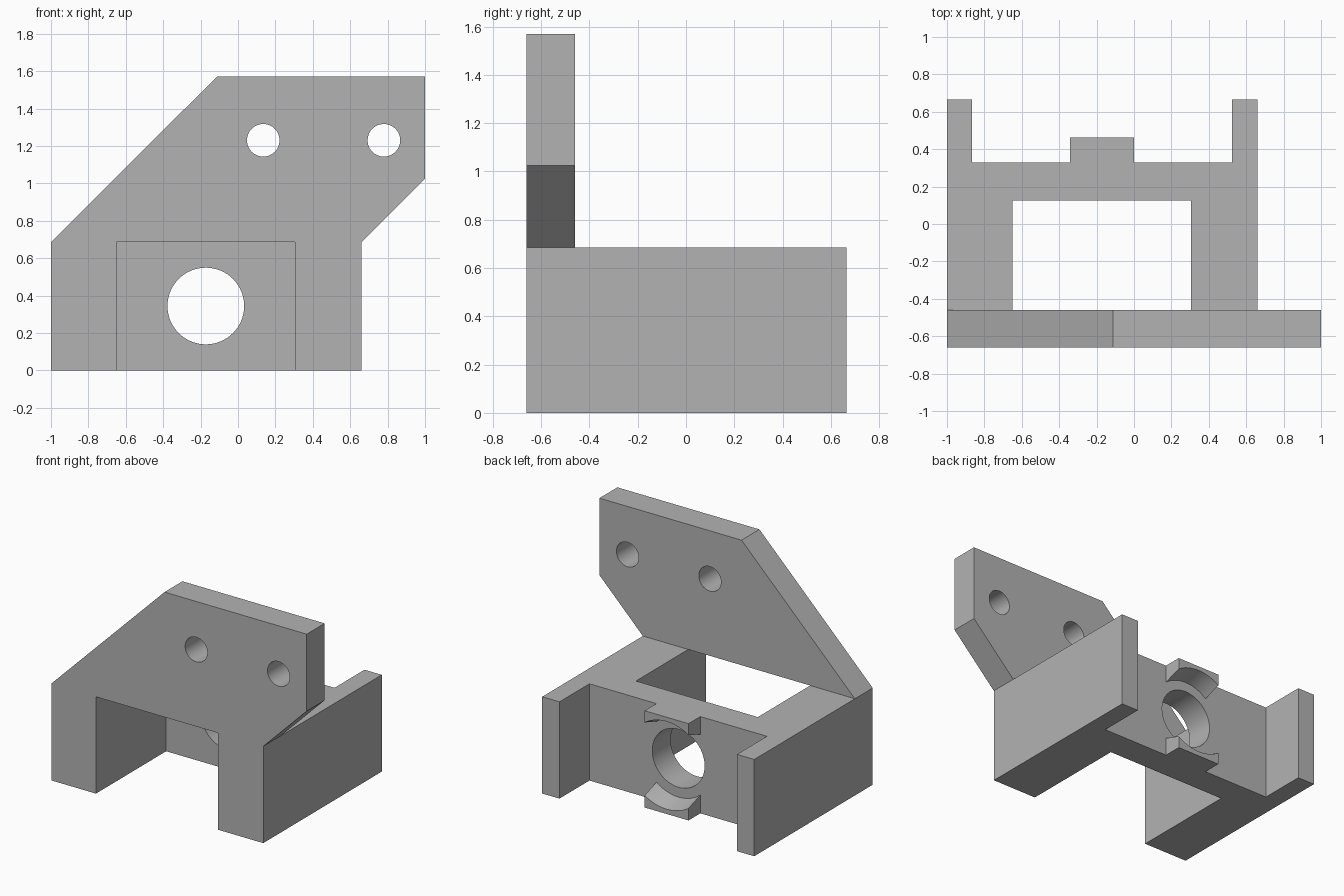
import bpy
import bmesh
import math
from mathutils import Matrix, Vector

cube = bpy.data.objects.get("Cube")
if cube:
    bpy.data.objects.remove(cube, do_unlink=True)

GREY = (0.45, 0.45, 0.45, 1.0)
grey = bpy.data.materials.new("plain grey")
grey.use_nodes = True
grey.diffuse_color = GREY
grey.node_tree.nodes["Principled BSDF"].inputs["Base Color"].default_value = GREY


def make_object(name, bm):
    bmesh.ops.recalc_face_normals(bm, faces=bm.faces)
    mesh = bpy.data.meshes.new(name)
    bm.to_mesh(mesh)
    bm.free()
    mesh.materials.append(grey)
    obj = bpy.data.objects.new(name, mesh)
    bpy.context.collection.objects.link(obj)
    return obj


def prism(name, points, direction):
    """Extrude a closed outline along a direction."""
    bm = bmesh.new()
    face = bm.faces.new([bm.verts.new(p) for p in points])
    ext = bmesh.ops.extrude_face_region(bm, geom=[face])
    moved = [v for v in ext["geom"] if isinstance(v, bmesh.types.BMVert)]
    bmesh.ops.translate(bm, verts=moved, vec=Vector(direction))
    return make_object(name, bm)


def drill(name, x, z, y0, y1, r0, r1):
    """Round cutter running along y, optionally tapered."""
    bm = bmesh.new()
    place = Matrix.Translation((x, (y0 + y1) / 2, z)) @ Matrix.Rotation(-math.pi / 2, 4, "X")
    bmesh.ops.create_cone(bm, cap_ends=True, segments=64, radius1=r0,
                          radius2=r1, depth=y1 - y0, matrix=place)
    obj = make_object(name, bm)
    obj.hide_render = True
    return obj


def combine(target, other, operation):
    mod = target.modifiers.new(operation.lower(), "BOOLEAN")
    mod.operation = operation
    mod.solver = "EXACT"
    mod.object = other
    bpy.context.view_layer.objects.active = target
    bpy.ops.object.modifier_apply(modifier=mod.name)
    bpy.data.objects.remove(other, do_unlink=True)


FRONT, BACK, PLATE_BACK = -0.66, 0.665, -0.46
WEB_FRONT, WEB_BACK, BOSS_BACK = 0.125, 0.33, 0.462
BASE_TOP, TOP = 0.685, 1.57
BORE_X, BORE_Z = -0.172, 0.344

# Base: two side walls, cross web, rear tabs and boss in one plan outline
plan = [(-1, FRONT), (-0.65, FRONT), (-0.65, WEB_FRONT), (0.305, WEB_FRONT),
        (0.305, FRONT), (0.66, FRONT), (0.66, BACK), (0.525, BACK),
        (0.525, WEB_BACK), (0, WEB_BACK), (0, BOSS_BACK), (-0.343, BOSS_BACK),
        (-0.343, WEB_BACK), (-0.865, WEB_BACK), (-0.865, BACK), (-1, BACK)]
bracket = prism("bracket_body", [(x, y, 0) for x, y in plan], (0, 0, BASE_TOP))

# Upright mounting plate with slanted ends
outline = [(-1, BASE_TOP), (0.66, BASE_TOP), (1, 1.025), (1, TOP), (-0.113, TOP)]
plate = prism("mounting_plate", [(x, FRONT, z) for x, z in outline],
              (0, PLATE_BACK - FRONT, 0))
combine(bracket, plate, "UNION")

# Main bore, tapered seat in the boss, and the two bolt holes
combine(bracket, drill("bore_cutter", BORE_X, BORE_Z, 0, 0.6, 0.205, 0.205), "DIFFERENCE")
combine(bracket, drill("seat_cutter", BORE_X, BORE_Z, WEB_BACK, BOSS_BACK + 0.01,
                       0.275, 0.313), "DIFFERENCE")
for hole_x in (0.135, 0.78):
    combine(bracket, drill("bolt_hole_cutter", hole_x, 1.23, -0.8, -0.3, 0.087, 0.087),
            "DIFFERENCE")

# Smooth bores, sharp edges elsewhere
bpy.ops.object.select_all(action="DESELECT")
bracket.select_set(True)
bpy.context.view_layer.objects.active = bracket
bpy.ops.object.shade_smooth_by_angle(angle=math.radians(25))
